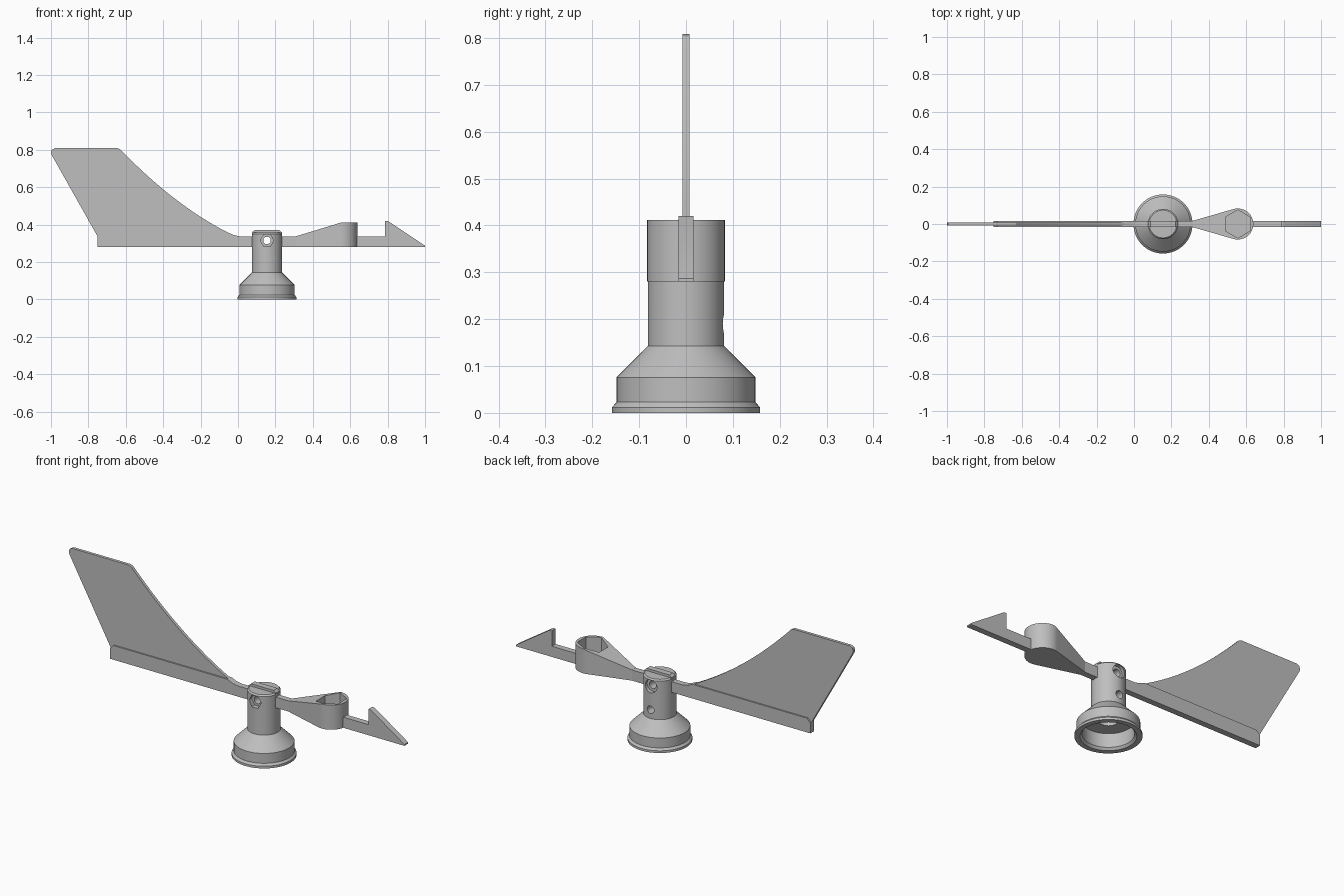
import bpy, bmesh, math
from mathutils import Vector, Matrix

cube = bpy.data.objects.get("Cube")
if cube:
    bpy.data.objects.remove(cube)

HUB_X = 0.155      # centre of the pivot column
BEAM = 0.016       # half thickness of the beam
LOW = 0.28         # underside of the arm

grey = bpy.data.materials.new("plain_grey")
grey.use_nodes = True
colour = (0.52, 0.52, 0.52, 1)
grey.diffuse_color = colour
grey.node_tree.nodes["Principled BSDF"].inputs["Base Color"].default_value = colour


def finish(name, bm):
    bmesh.ops.recalc_face_normals(bm, faces=bm.faces[:])
    mesh = bpy.data.meshes.new(name)
    bm.to_mesh(mesh)
    bm.free()
    mesh.materials.append(grey)
    obj = bpy.data.objects.new(name, mesh)
    bpy.context.collection.objects.link(obj)
    return obj


def prism(name, points, start, end, axis="y"):
    """Extrude a flat outline along y (points are x, z) or z (points are x, y)."""
    bm = bmesh.new()
    place = (lambda a, b: (a, start, b)) if axis == "y" else (lambda a, b: (a, b, start))
    face = bm.faces.new([bm.verts.new(place(a, b)) for a, b in points])
    grown = bmesh.ops.extrude_face_region(bm, geom=[face])["geom"]
    move = Vector((0, end - start, 0) if axis == "y" else (0, 0, end - start))
    bmesh.ops.translate(bm, verts=[g for g in grown if isinstance(g, bmesh.types.BMVert)], vec=move)
    return finish(name, bm)


def lathe(name, profile, x):
    bm = bmesh.new()
    verts = [bm.verts.new((r, 0, z)) for r, z in profile]
    edges = [bm.edges.new(pair) for pair in zip(verts, verts[1:])]
    bmesh.ops.spin(bm, geom=verts + edges, cent=(0, 0, 0), axis=(0, 0, 1),
                   angle=math.tau, steps=64)
    bmesh.ops.remove_doubles(bm, verts=bm.verts[:], dist=0.0001)
    bmesh.ops.translate(bm, verts=bm.verts[:], vec=(x, 0, 0))
    return finish(name, bm)


def ring(cx, cy, r, n, turn=0):
    return [(cx + r * math.cos(math.tau * i / n + turn),
             cy + r * math.sin(math.tau * i / n + turn)) for i in range(n)]


def cut(target, cutter):
    mod = target.modifiers.new("cut", "BOOLEAN")
    mod.operation = "DIFFERENCE"
    mod.solver = "EXACT"
    mod.object = cutter
    bpy.context.view_layer.objects.active = target
    bpy.ops.object.modifier_apply(modifier=mod.name)
    bpy.data.objects.remove(cutter)


# Pivot column with flared, hollow foot
column = lathe("pivot_column", [
    (0, 0.357), (0.074, 0.357), (0.081, 0.35), (0.081, 0.143), (0.148, 0.076),
    (0.148, 0.023), (0.158, 0.012), (0.158, 0), (0.132, 0), (0.122, 0.012),
    (0.122, 0.085), (0.048, 0.085), (0.048, 0.11), (0.03, 0.11), (0.03, 0.25), (0, 0.25)], HUB_X)

# Tail beam with raised crown over the column
beam = prism("tail_beam", [
    (-0.75, LOW), (0.33, LOW), (0.33, 0.337), (0.235, 0.337), (0.235, 0.358),
    (0.222, 0.37), (0.088, 0.37), (0.075, 0.358), (0.075, 0.337), (0.01, 0.337),
    (-0.02, 0.343), (-0.05, 0.356), (-0.73, 0.356), (-0.75, 0.335)], -BEAM, BEAM)

# Clamp screw hole, nut recess at the front and round recess at the back
for part in (column, beam):
    cut(part, prism("hole", ring(HUB_X, 0.315, 0.02, 24), -0.2, 0.2))
cut(column, prism("nut_recess", ring(HUB_X, 0.315, 0.036, 6), -0.2, -0.055))
cut(column, prism("head_recess", ring(HUB_X, 0.315, 0.034, 24), 0.06, 0.2))
# Small grub screw hole at the back
cut(column, prism("grub_hole", ring(HUB_X, 0.19, 0.02, 24), 0.01, 0.2))

# Tail vane with swept leading edge
p0, p1, p2 = Vector((-0.63, 0.803)), Vector((-0.34, 0.5)), Vector((-0.04, 0.35))
sweep = [tuple(p0.lerp(p1, i / 16).lerp(p1.lerp(p2, i / 16), i / 16)) for i in range(17)]
prism("tail_vane", [(-0.75, 0.335), (-0.995, 0.77), (-1, 0.785), (-0.995, 0.8),
                    (-0.98, 0.808), (-0.645, 0.808)] + sweep + [(-0.04, 0.32), (-0.74, 0.32)],
      -0.008, 0.008)

# Teardrop counterweight holder with sloped neck and hexagonal pocket
cx, radius, wrap = 0.555, 0.083, math.radians(106)
arc = [(cx + radius * math.cos(a), radius * math.sin(a))
       for a in (wrap * (i / 20 - 1) for i in range(41))]
holder = prism("weight_holder", [(0.31, BEAM), (0.31, -BEAM)] + arc, LOW, 0.412, "z")
cut(holder, prism("slope", [(0.25, 0.319), (0.555, 0.412), (0.555, 0.5), (0.25, 0.5)], -0.2, 0.2))
cut(holder, prism("pocket", ring(cx, 0, 0.075, 6, math.pi / 6), 0.3, 0.5, "z"))

# Arrow head on its short beam
prism("arrow_head", [(0.632, LOW), (1, LOW), (1, 0.287), (0.803, 0.418), (0.797, 0.42),
                     (0.786, 0.42), (0.786, 0.337), (0.632, 0.337)], -BEAM, BEAM)

# Smooth the round surfaces, keep the edges crisp
for obj in bpy.context.collection.objects:
    if obj.type == "MESH" and grey.name in obj.data.materials:
        bpy.ops.object.select_all(action="DESELECT")
        obj.select_set(True)
        bpy.context.view_layer.objects.active = obj
        bpy.ops.object.shade_smooth_by_angle(angle=math.radians(25))
